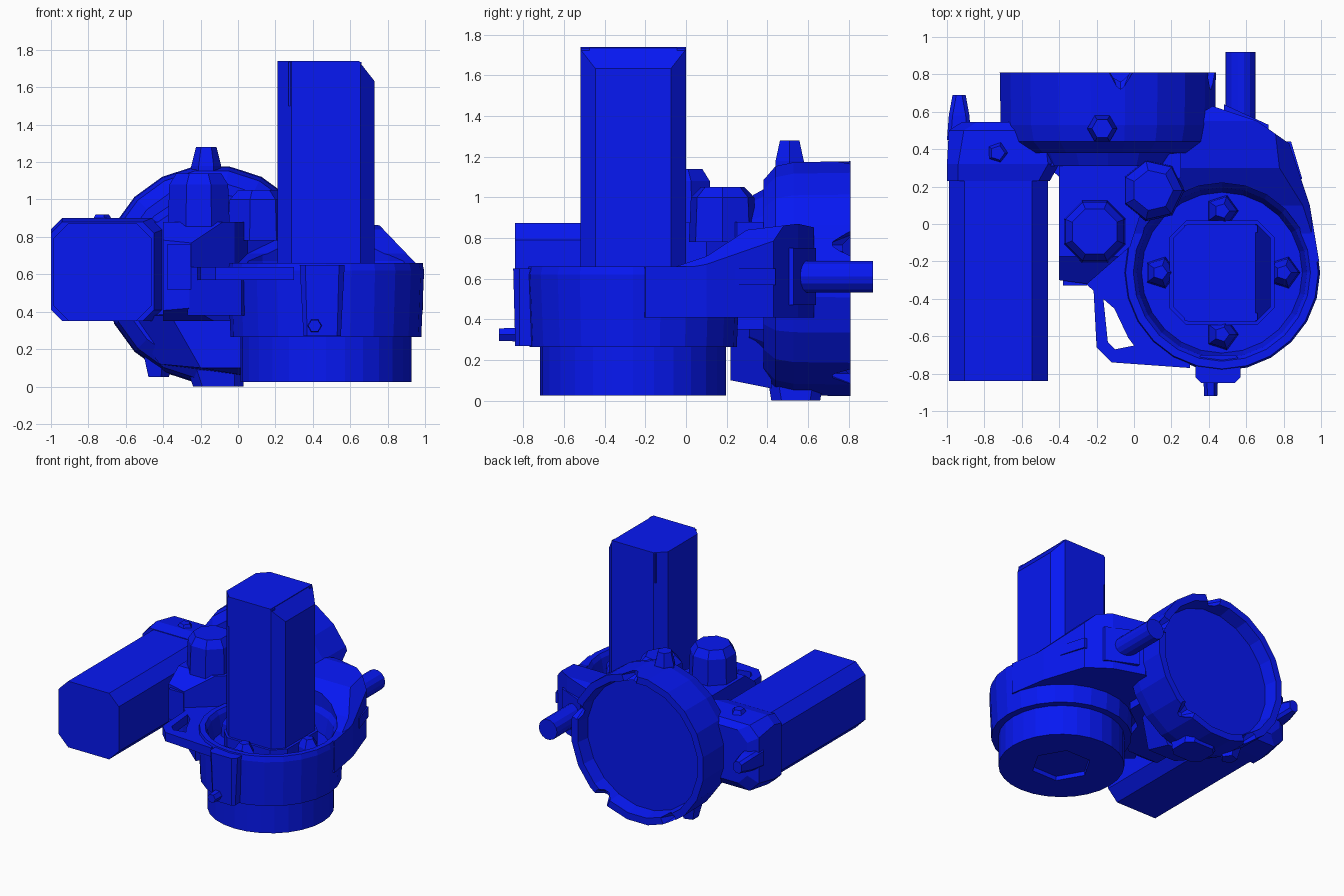
import bpy, bmesh, math
from mathutils import Vector

if "Cube" in bpy.data.objects:
    bpy.data.objects.remove(bpy.data.objects["Cube"])

blue = bpy.data.materials.new("blue_paint")
blue.diffuse_color = (0.002, 0.009, 0.9, 1)
blue.use_nodes = True
blue.node_tree.nodes["Principled BSDF"].inputs["Base Color"].default_value = blue.diffuse_color
AXES = {'x': lambda a, b, t: (t, a, b),
        'y': lambda a, b, t: (a, t, b),
        'z': lambda a, b, t: (a, b, t)}


def loft(name, rings, axis):
    """Close a stack of (points, depth) rings into a solid."""
    bm = bmesh.new()
    loops = [[bm.verts.new(AXES[axis](a, b, t)) for a, b in pts] for pts, t in rings]
    n = len(loops[0])
    for lo, hi in zip(loops, loops[1:]):
        for i in range(n):
            bm.faces.new((lo[i], lo[(i + 1) % n], hi[(i + 1) % n], hi[i]))
    bm.faces.new(loops[0])
    bm.faces.new(loops[-1])
    bmesh.ops.recalc_face_normals(bm, faces=bm.faces)
    me = bpy.data.meshes.new(name)
    bm.to_mesh(me)
    bm.free()
    me.materials.append(blue)
    ob = bpy.data.objects.new(name, me)
    bpy.context.collection.objects.link(ob)
    return ob


def prism(name, pts, axis, t0, t1):
    return loft(name, [(pts, t0), (pts, t1)], axis)


def circle(c, r, n, turn=0.0):
    return [(c[0] + r * math.cos(math.tau * (i + turn) / n),
             c[1] + r * math.sin(math.tau * (i + turn) / n)) for i in range(n)]


def lathe(name, c, profile, axis, n, turn=0.0):
    """profile: (radius, depth) pairs."""
    return loft(name, [(circle(c, r, n, turn), t) for r, t in profile], axis)


def box(name, x0, x1, y0, y1, z0, z1):
    return prism(name, [(x0, y0), (x1, y0), (x1, y1), (x0, y1)], 'z', z0, z1)


def chamfered(a0, a1, b0, b1, c):
    return [(a0 + c, b0), (a1 - c, b0), (a1, b0 + c), (a1, b1 - c),
            (a1 - c, b1), (a0 + c, b1), (a0, b1 - c), (a0, b0 + c)]


def boolean(ob, cutter, op='DIFFERENCE'):
    cutter.hide_render = True
    cutter.hide_set(True)
    m = ob.modifiers.new("cut", 'BOOLEAN')
    m.operation, m.object = op, cutter


HUB = (0.47, -0.26)     # vertical axis, plan
DISK = (-0.14, 0.60)    # rear axis, front view

# Round base and cup that holds the upright motor
base = lathe("base_flange", HUB, [(0.457, 0.025), (0.457, 0.30)], 'z', 28)
boolean(base, lathe("base_recess_cutter", HUB, [(0.22, -0.1), (0.22, 0.06)], 'z', 6))
recess = lathe("cup_recess_cutter", HUB, [(0.43, 0.5), (0.455, 0.63), (0.48, 0.67), (0.48, 1.5)],
               'z', 24)
cup = lathe("cup", HUB, [(0.51, 0.265), (0.525, 0.62), (0.515, 0.66)], 'z', 24)
boolean(cup, recess)

# Sloping arm housing: plan outline intersected with side profile
arm = prism("arm_housing", [(0.99, -0.2), (0.94, 0.1), (0.83, 0.43), (0.66, 0.55), (0.42, 0.63),
                            (0.2, 0.5), (-0.3, 0.38), (0.0, -0.1), (0.1, -0.45)], 'z', 0.3, 1.0)
boolean(arm, prism("arm_side_cutter", [(-0.3, 0.41), (0.64, 0.41), (0.64, 0.85), (0.55, 0.87),
                                       (0.3, 0.84), (0.1, 0.71), (-0.05, 0.66), (-0.3, 0.66)],
                   'x', -1.2, 1.2), 'INTERSECT')
boolean(arm, prism("arm_bevel_cutter", [(0.72, 0.9), (0.95, 0.66), (1.2, 0.66), (1.2, 0.9)],
                   'y', -1, 1))
boolean(arm, recess)

# Gear housing with sloped front edges, and fairing beside the cup
gear = prism("gear_housing", [(-0.4, -0.3), (-0.25, -0.32), (-0.02, -0.12), (0.05, 0.1),
                              (0.25, 0.25), (0.25, 0.38), (-0.4, 0.33)], 'z', 0.35, 0.88)
boolean(gear, prism("gear_top_cutter", [(-0.5, 0.76), (-0.33, 0.76), (-0.16, 0.89), (-0.5, 0.95)],
                    'x', -0.5, 0.5))
boolean(gear, prism("gear_base_cutter", [(-0.5, 0.42), (-0.32, 0.42), (-0.2, 0.34), (-0.5, 0.3)],
                    'x', -0.5, 0.5))
boolean(gear, recess)
fairing = prism("cup_fairing", [(-0.27, -0.31), (0.02, -0.56), (0.2, -0.2), (-0.1, 0.0)],
                'z', 0.38, 0.64)
boolean(fairing, recess)
box("gear_front_pad", -0.38, -0.25, -0.33, -0.28, 0.52, 0.76)
lathe("round_cap_tall", (-0.21, -0.04), [(0.18, 0.84), (0.17, 1.08), (0.13, 1.14)], 'z', 8, 0.5)
lathe("round_cap_low", (0.1, 0.18), [(0.17, 0.78), (0.16, 1.0), (0.11, 1.05)], 'z', 7)

# Upright motor with its bevelled top edge
motor = prism("upright_motor", chamfered(0.21, 0.73, -0.52, 0.0, 0.075), 'z', 0.48, 1.74)
boolean(motor, prism("motor_top_cutter", [(0.65, 1.76), (0.65, 1.735), (0.74, 1.62), (0.9, 1.62),
                                          (0.9, 1.76)], 'y', -1, 1))
for y in (-0.515, -0.045):
    box("motor_top_rib", 0.27, 0.66, y, y + 0.04, 1.5, 1.735)
prism("upright_motor_flange", chamfered(0.19, 0.75, -0.54, 0.02, 0.09), 'z', 0.48, 0.63)
for i in range(4):
    a = math.tau * i / 4
    p = (HUB[0] + 0.33 * math.cos(a), HUB[1] + 0.33 * math.sin(a))
    lathe("motor_bolt_lug", p, [(0.09, 0.48), (0.08, 0.6), (0.04, 0.66)], 'z', 5, i)

# Lying motor and its mount
prism("lying_motor", chamfered(-0.99, -0.46, 0.35, 0.875, 0.085), 'y', -0.84, 0.24)
loft("lying_motor_mount", [(chamfered(-1.0, -0.45, 0.35, 0.88, 0.06), 0.23),
                           (chamfered(-1.0, -0.40, 0.35, 0.90, 0.06), 0.32),
                           (chamfered(-0.99, -0.40, 0.36, 0.88, 0.08), 0.50),
                           (chamfered(-0.92, -0.45, 0.42, 0.84, 0.08), 0.545)], 'y')
box("mount_bridge", -0.55, 0.0, 0.31, 0.5, 0.36, 0.88)
loft("mount_plug", [(chamfered(-1.0, -0.87, 0.55, 0.70, 0.02), 0.45),
                    (chamfered(-0.99, -0.88, 0.56, 0.69, 0.02), 0.58),
                    (chamfered(-0.97, -0.90, 0.58, 0.67, 0.02), 0.69)], 'y')
lathe("mount_screw", (-0.73, 0.38), [(0.08, 0.85), (0.04, 0.92)], 'z', 5)

# Large rear disk: deep face behind a thin rim broken by notches
disk = lathe("rear_disk", DISK, [(0.49, 0.38), (0.56, 0.44), (0.58, 0.53), (0.585, 0.81),
                                 (0.53, 0.81), (0.51, 0.71)], 'y', 20, 0.5)
for a in (0.3, 1.45, 4.2, 5.3):
    c = Vector((DISK[0] + 0.56 * math.cos(a), DISK[1] + 0.56 * math.sin(a)))
    boolean(disk, loft("rim_notch_cutter", [(circle(c, 0.02, 8), 0.72),
                                            (circle(c, 0.08, 8), 0.83)], 'y'))
lathe("disk_neck", DISK, [(0.40, 0.31), (0.45, 0.40)], 'y', 16)
lathe("disk_top_lug", (-0.17, 0.51), [(0.08, 1.1), (0.08, 1.18), (0.055, 1.28)], 'z', 6)
loft("disk_bottom_lug", [(chamfered(-0.24, 0.03, 0.42, 0.66, 0.05), 0.0),
                         (chamfered(-0.28, 0.03, 0.40, 0.68, 0.05), 0.12)], 'z')
lathe("disk_lower_screw", (-0.43, 0.56), [(0.06, 0.05), (0.1, 0.2)], 'z', 5)
loft("lower_neck", [([(-0.36, 0.38), (-0.2, 0.10), (0.05, 0.10), (0.12, 0.42)], 0.22),
                    ([(-0.60, 0.38), (-0.42, 0.12), (0.03, 0.06), (0.20, 0.42)], 0.42)], 'y')

# Cable stub, its collar and side clip
lathe("cable_stub", (0.57, 0.61), [(0.08, 0.4), (0.08, 0.92)], 'y', 14)
prism("cable_collar", [(0.48, 0.64), (0.72, 0.53), (0.72, 0.45), (0.48, 0.5)], 'z', 0.47, 0.75)
prism("side_clip", [(0.82, 0.24), (0.9, 0.24), (0.84, 0.44), (0.76, 0.44)], 'z', 0.57, 0.65)

# Open guard bracket at the front left of the cup
guard = prism("guard_bracket", [(-0.22, -0.28), (-0.2, -0.66), (-0.12, -0.74), (0.3, -0.77),
                                (0.3, -0.55), (-0.05, -0.28)], 'z', 0.57, 0.64)
boolean(guard, prism("guard_cutter", [(-0.17, -0.34), (-0.14, -0.63), (-0.1, -0.67),
                                      (0.0, -0.65), (-0.03, -0.61), (-0.13, -0.4)], 'z', 0.4, 0.8))
boolean(guard, recess)

# Front boss with pin
loft("front_boss", [(chamfered(0.35, 0.55, -0.84, -0.7, 0.02), 0.27),
                    (chamfered(0.33, 0.57, -0.85, -0.7, 0.03), 0.65)], 'z')
lathe("front_pin", (0.41, 0.325), [(0.035, -0.92), (0.04, -0.8)], 'y', 6)
